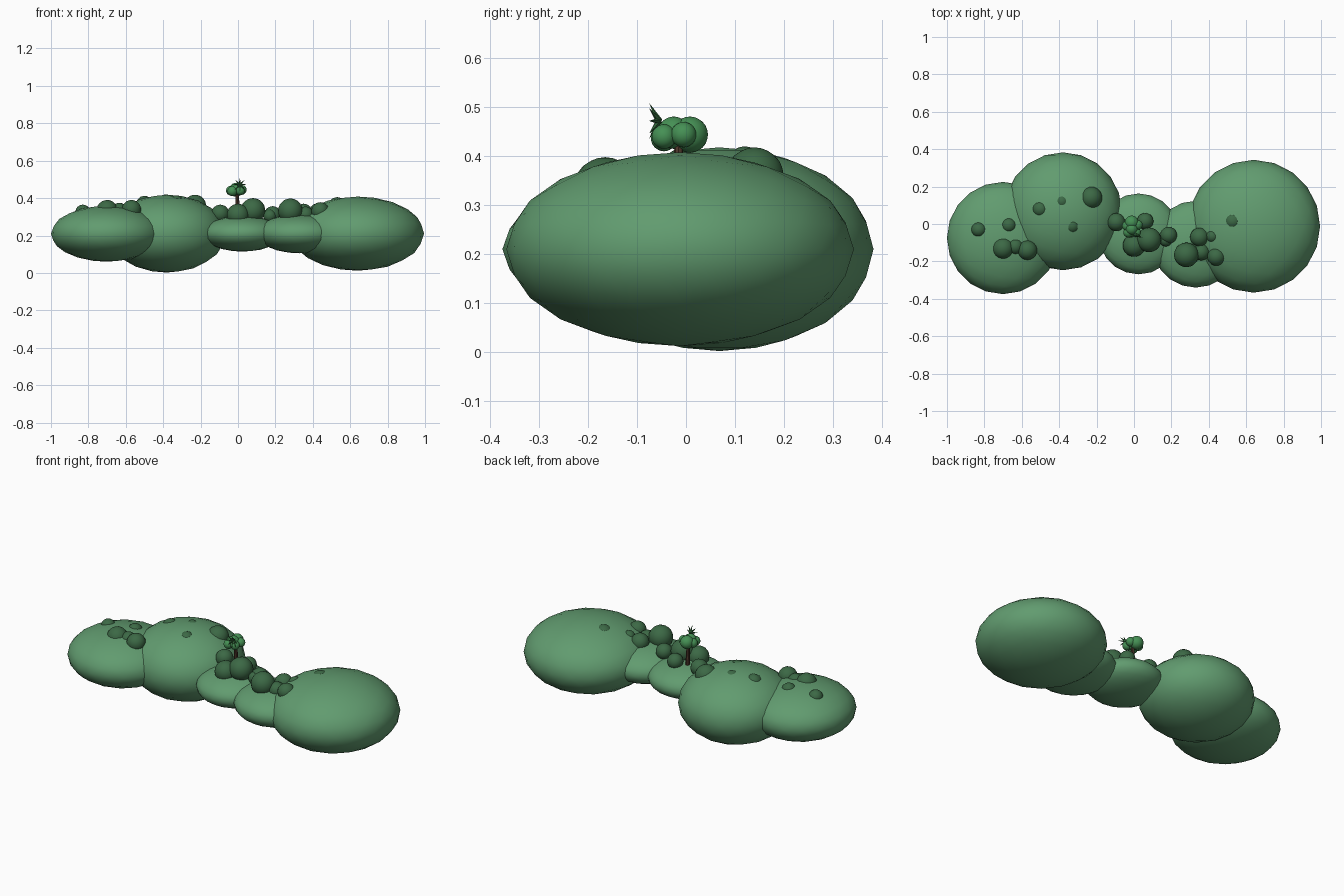
import bpy, math
from mathutils import Vector


def material(name, rgb):
    m = bpy.data.materials.new(name)
    m.diffuse_color = (*rgb, 1)
    return m


HILL = material("hill_green", (0.12, 0.33, 0.16))
BUSH = material("bush_green", (0.045, 0.14, 0.06))
LEAF = material("leaf_green", (0.06, 0.28, 0.09))
FROND = material("frond_green", (0.03, 0.13, 0.04))
BARK = material("bark_brown", (0.08, 0.04, 0.025))


def ball(name, loc, size, mat, sub=3):
    bpy.ops.mesh.primitive_ico_sphere_add(subdivisions=sub, radius=1, location=loc)
    o = bpy.context.object
    o.name = name
    o.scale = size
    bpy.ops.object.transform_apply(location=False, rotation=False, scale=True)
    bpy.ops.object.shade_smooth()
    o.data.materials.append(mat)
    return o


def cone(name, a, b, r1, r2, mat, sides):
    a, b = Vector(a), Vector(b)
    bpy.ops.mesh.primitive_cone_add(vertices=sides, radius1=r1, radius2=r2,
                                    depth=(b - a).length, location=(a + b) / 2)
    o = bpy.context.object
    o.name = name
    o.rotation_euler = (b - a).to_track_quat('Z', 'Y').to_euler()
    o.data.materials.append(mat)
    return o


# Flattened hills: x, y, horizontal radius, vertical radius
hills = [(-0.70, -0.075, 0.30, 0.15), (-0.38, 0.068, 0.315, 0.208),
         (0.025, -0.053, 0.216, 0.096), (0.33, -0.108, 0.232, 0.105),
         (0.64, -0.012, 0.355, 0.198)]
for x, y, r, h in hills:
    ball("hill", (x, y, 0.21), (r, r, h), HILL)

# Bushes: x, y, radius, top height
bushes = [(-0.83, -0.03, 0.04, 0.365), (-0.67, -0.007, 0.04, 0.372),
          (-0.70, -0.13, 0.057, 0.39), (-0.635, -0.12, 0.043, 0.375),
          (-0.57, -0.14, 0.052, 0.39), (-0.50, 0.08, 0.045, 0.412),
          (-0.385, 0.12, 0.04, 0.42), (-0.23, 0.14, 0.06, 0.418),
          (-0.33, -0.01, 0.04, 0.415), (-0.095, 0.01, 0.048, 0.365),
          (0.06, 0.015, 0.044, 0.36), (0.08, -0.085, 0.066, 0.40),
          (0.0, -0.115, 0.06, 0.37), (0.185, -0.06, 0.045, 0.357),
          (0.17, -0.085, 0.035, 0.34), (0.28, -0.165, 0.066, 0.398),
          (0.35, -0.07, 0.05, 0.37), (0.36, -0.15, 0.045, 0.355),
          (0.44, -0.175, 0.048, 0.378), (0.42, -0.065, 0.035, 0.37),
          (0.53, 0.015, 0.05, 0.405)]
for x, y, r, top in bushes:
    ball("bush", (x, y, top - r), (r, r, r), BUSH)

# Little tree: trunk and a round crown made of lobes
cone("tree_trunk", (0.0, -0.015, 0.28), (-0.005, -0.015, 0.44), 0.014, 0.008, BARK, 8)
lobes = [(-0.012, 0.008, 0.444, 0.037), (-0.012, -0.025, 0.448, 0.033),
         (-0.038, -0.01, 0.44, 0.026), (0.02, -0.005, 0.444, 0.026),
         (-0.03, -0.045, 0.437, 0.027), (0.012, -0.045, 0.44, 0.025)]
for x, y, z, r in lobes:
    ball("tree_crown_lobe", (x, y, z), (r, r, r), LEAF)

# Spiky fronds fanning out from the front of the crown
base = Vector((0.01, -0.055, 0.472))
for i in range(8):
    a = 2 * math.pi * i / 8
    d = Vector((math.cos(a), -0.55, math.sin(a))).normalized()
    cone("tree_frond", base, base + d * 0.042, 0.007, 0, FROND, 5)
